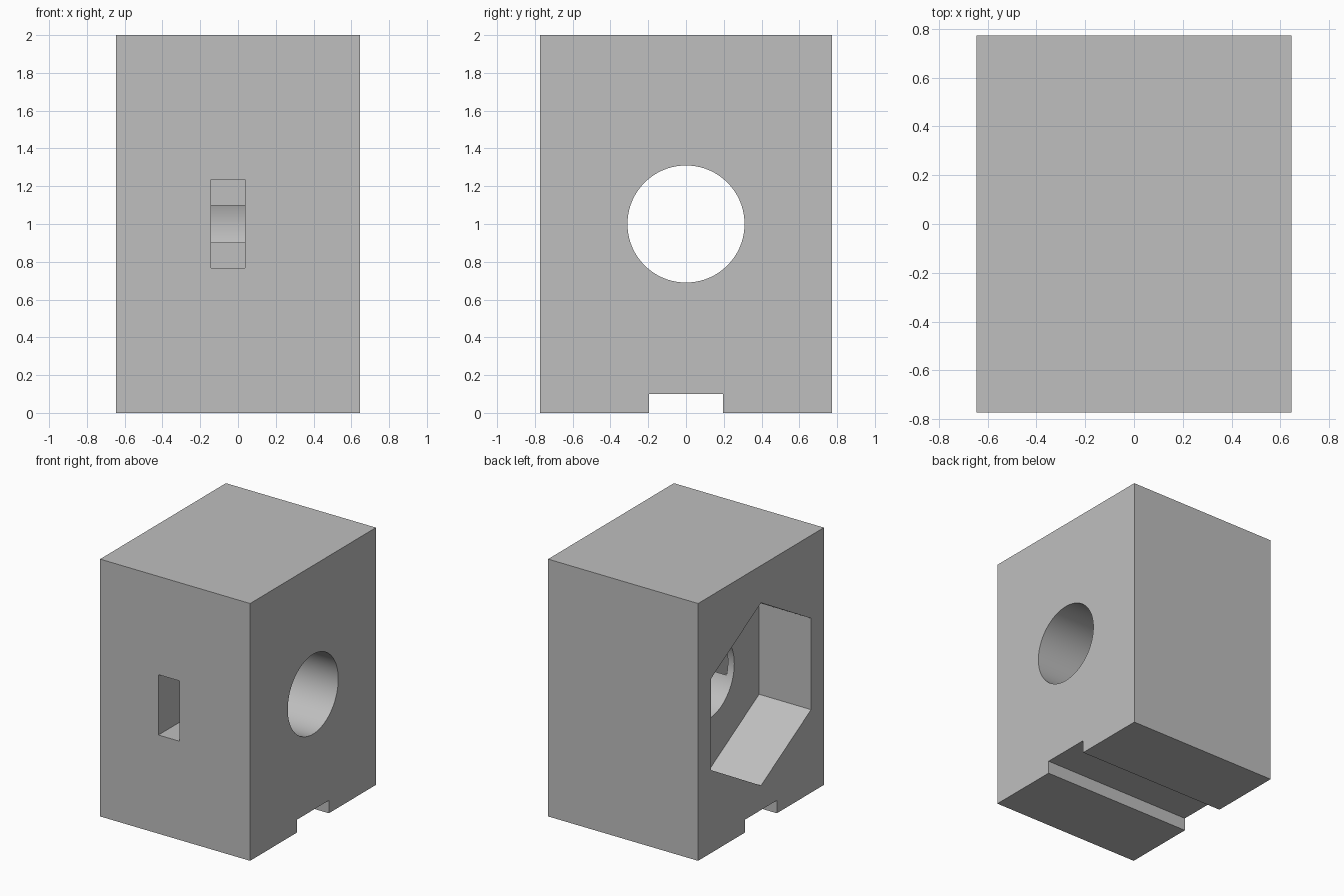
import bpy
import math

cube = bpy.data.objects.get("Cube")
if cube:
    bpy.data.objects.remove(cube, do_unlink=True)

WIDTH, DEPTH, HEIGHT = 1.29, 1.545, 2.0
MID = 1.0               # height of the bore axis
POCKET_FLOOR = -0.198   # x where the hexagon pocket ends
OVER = 0.1              # how far cutters stick out of the block

grey = bpy.data.materials.new("plain_grey")
grey.use_nodes = True
colour = (0.52, 0.52, 0.52, 1)
grey.diffuse_color = colour
grey.node_tree.nodes["Principled BSDF"].inputs["Base Color"].default_value = colour


def box(name, low, high):
    """Box between two opposite corners."""
    centre = [(a + b) / 2 for a, b in zip(low, high)]
    bpy.ops.mesh.primitive_cube_add(size=1, location=centre)
    obj = bpy.context.object
    obj.name = name
    obj.scale = [b - a for a, b in zip(low, high)]
    bpy.ops.object.transform_apply(location=False, rotation=False, scale=True)
    obj.data.materials.append(grey)
    return obj


def prism_along_x(name, sides, radius, x0, x1):
    """Regular prism lying along x, with a corner pointing up."""
    bpy.ops.mesh.primitive_cylinder_add(
        vertices=sides, radius=radius, depth=x1 - x0,
        location=((x0 + x1) / 2, 0, MID), rotation=(0, math.pi / 2, 0))
    obj = bpy.context.object
    obj.name = name
    # Turn the profile so that a corner is at the top
    bpy.ops.object.transform_apply(location=False, rotation=True, scale=False)
    top = max(v.co.z for v in obj.data.vertices)
    if top < radius - 0.001:
        obj.rotation_euler.x = math.pi / sides
    obj.data.materials.append(grey)
    return obj


hx, hy = WIDTH / 2, DEPTH / 2
block = box("block", (-hx, -hy, 0), (hx, hy, HEIGHT))

cutters = [
    # Round bore, open on +x and into the pocket
    prism_along_x("bore_cutter", 96, 0.31, POCKET_FLOOR - OVER, hx + OVER),
    # Hexagon pocket on -x
    prism_along_x("hexagon_pocket_cutter", 6, 0.71, -hx - OVER, POCKET_FLOOR),
    # Slot from the front that just breaks into the bore
    box("front_slot_cutter", (-0.143, -hy - OVER, 0.767), (0.038, -0.294, 1.236)),
    # Channel across the underside
    box("base_channel_cutter", (-hx - OVER, -0.195, -OVER), (hx + OVER, 0.195, 0.1)),
]

# Cut everything from the block
bpy.context.view_layer.objects.active = block
for cutter in cutters:
    cut = block.modifiers.new(cutter.name, "BOOLEAN")
    cut.operation = "DIFFERENCE"
    cut.solver = "EXACT"
    cut.object = cutter
    bpy.ops.object.modifier_apply(modifier=cut.name)
for cutter in cutters:
    bpy.data.objects.remove(cutter, do_unlink=True)

# Smooth bore, sharp edges elsewhere
bpy.ops.object.select_all(action="DESELECT")
block.select_set(True)
bpy.context.view_layer.objects.active = block
bpy.ops.object.shade_smooth_by_angle(angle=math.radians(30))
